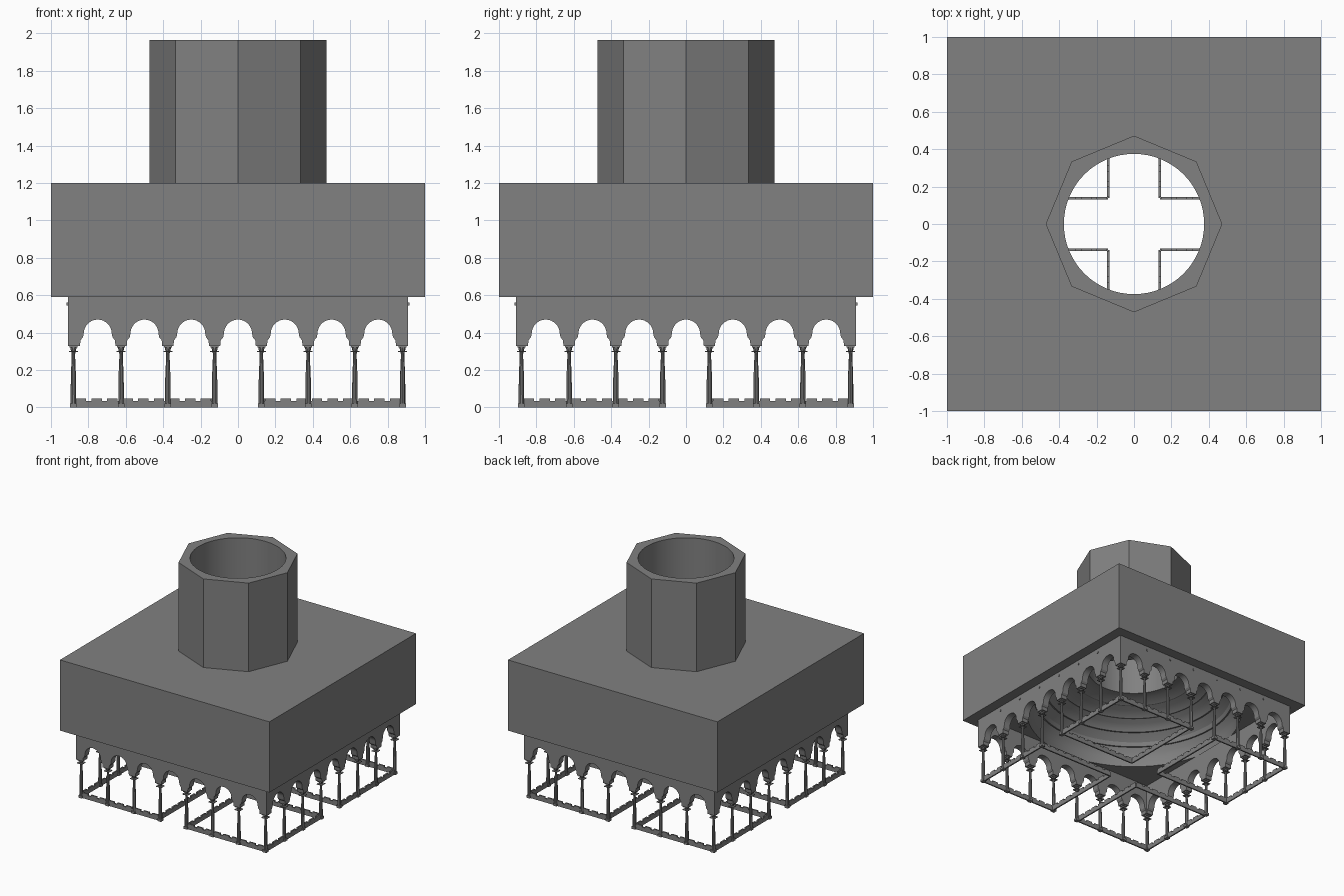
import bpy, bmesh
from math import pi, cos, sin, sqrt

cube = bpy.data.objects.get("Cube")
if cube:
    bpy.data.objects.remove(cube, do_unlink=True)

# One plain stone colour
stone = bpy.data.materials.new("grey_stone")
stone.use_nodes = True
GREY = (0.22, 0.22, 0.22, 1)
stone.diffuse_color = GREY
stone.node_tree.nodes["Principled BSDF"].inputs["Base Color"].default_value = GREY


def make_mesh(name, bm):
    bmesh.ops.recalc_face_normals(bm, faces=bm.faces)
    mesh = bpy.data.meshes.new(name)
    bm.to_mesh(mesh)
    bm.free()
    mesh.materials.append(stone)
    return mesh


def place(name, mesh, location=(0, 0, 0), turn=0):
    ob = bpy.data.objects.new(name, mesh)
    ob.location = location
    ob.rotation_euler.z = turn
    bpy.context.collection.objects.link(ob)
    return ob


def smooth(ob):
    bpy.ops.object.select_all(action='DESELECT')
    ob.select_set(True)
    bpy.context.view_layer.objects.active = ob
    bpy.ops.object.shade_smooth_by_angle(angle=pi / 9)


# Plan shapes: distance from the axis at a given angle
def circle(a):
    return 1


def square(a):
    return 1 / max(abs(cos(a)), abs(sin(a)))


def octagon(a):
    return cos(pi / 8) / cos(a % (pi / 4) - pi / 8)


def loft(rings, segments, closed):
    """Skin a list of (plan shape, radius, height) rings."""
    bm = bmesh.new()
    loops = []
    for shape, r, z in rings:
        angles = [2 * pi * i / segments for i in range(segments)]
        loops.append([bm.verts.new((r * shape(a) * cos(a), r * shape(a) * sin(a), z))
                      for a in angles])
    pairs = list(zip(loops, loops[1:]))
    if closed:
        pairs.append((loops[-1], loops[0]))
    else:
        bm.faces.new(loops[0])
        bm.faces.new(loops[-1])
    for low, high in pairs:
        for i in range(segments):
            j = (i + 1) % segments
            bm.faces.new((low[i], low[j], high[j], high[i]))
    return bm


def add_box(bm, x0, x1, y0, y1, z0, z1):
    verts = bmesh.ops.create_cube(bm, size=1)["verts"]
    for v in verts:
        v.co.x = x1 if v.co.x > 0 else x0
        v.co.y = y1 if v.co.y > 0 else y0
        v.co.z = z1 if v.co.z > 0 else z0


EAVES, ROOF, TOP = 0.59, 1.2, 1.965
SHAFT, DOME_R, DOME_H = 0.375, 0.88, 0.45

# Roof block hollowed by a dome with narrow stepped ledges
dome = []
bands = 5
for b in range(bands):
    for k in range(4):
        t = (b + k / 3) / bands
        r = DOME_R + (SHAFT + 0.01 - DOME_R) * t ** 1.4
        z = EAVES + DOME_H * sqrt(max(0, 1 - (r / DOME_R) ** 2))
        dome.append((circle, r - (0.012 if b and k == 0 else 0), z))
crown = dome[-1][2]
block_rings = dome + [(circle, SHAFT, crown), (circle, SHAFT, ROOF),
                      (square, 1, ROOF), (square, 1, EAVES)]
smooth(place("roof_block", make_mesh("roof_block", loft(block_rings, 64, True))))

# Octagonal tower with a round shaft
tower_rings = [(octagon, 0.472, ROOF), (octagon, 0.472, TOP),
               (circle, SHAFT, TOP), (circle, SHAFT, ROOF)]
smooth(place("tower", make_mesh("tower", loft(tower_rings, 64, True))))

# Arcade wall: seven arches over flat springers
BAY, SPRING, LINE, HALF = 0.25, 0.33, 0.88, 0.03
ARCH_R, ARCH_Z = 0.075, 0.395
lower = [(-LINE - HALF, SPRING)]
for n in range(-3, 4):
    c = n * BAY
    jamb = [(0.095, SPRING), (0.092, 0.36), (0.079, 0.375)]
    lower += [(c - w, z) for w, z in jamb]
    lower += [(c - ARCH_R * cos(pi * i / 16), ARCH_Z + ARCH_R * sin(pi * i / 16))
              for i in range(17)]
    lower += [(c + w, z) for w, z in reversed(jamb)]
lower.append((LINE + HALF, SPRING))

bm = bmesh.new()
bottom = [bm.verts.new((x, -LINE - HALF, z)) for x, z in lower]
upper = [bm.verts.new((x, -LINE - HALF, EAVES)) for x, z in lower]
for i in range(len(lower) - 1):
    bm.faces.new((bottom[i], bottom[i + 1], upper[i + 1], upper[i]))
pushed = bmesh.ops.extrude_face_region(bm, geom=bm.faces[:])["geom"]
bmesh.ops.translate(bm, vec=(0, 2 * HALF, 0),
                    verts=[g for g in pushed if isinstance(g, bmesh.types.BMVert)])
# Small studs above the columns
for n in range(-3, 3):
    x = (n + 0.5) * BAY
    add_box(bm, x - 0.005, x + 0.005, -LINE - HALF - 0.006, -LINE - HALF, 0.545, 0.56)
wall_mesh = make_mesh("arcade_wall", bm)

# Column: square foot, tapering shaft, flared capital
column_rings = [(circle, 0.015, 0), (circle, 0.014, 0.16), (circle, 0.009, 0.28),
                (circle, 0.010, 0.29), (circle, 0.016, 0.315), (circle, 0.017, SPRING)]
bm = loft(column_rings, 10, False)
add_box(bm, -0.017, 0.017, -0.017, 0.017, 0, 0.02)
add_box(bm, -0.024, 0.024, -0.024, 0.024, 0.296, 0.302)
add_box(bm, -0.021, 0.021, -0.021, 0.021, 0.32, SPRING)
column_mesh = make_mesh("column", bm)

# Low parapet around one corner bay, with a notched top
bm = bmesh.new()
INNER, THICK = 0.138, 0.006


def add_rail(along_x, offset, start):
    def bar(a, b, z0, z1):
        lo, hi = offset - THICK, offset + THICK
        if along_x:
            add_box(bm, a, b, lo, hi, z0, z1)
        else:
            add_box(bm, lo, hi, a, b, z0, z1)
    bar(start, LINE, 0, 0.034)
    for n in range(9):
        a = BAY / 2 + 0.02 + n * BAY / 3
        bar(a, a + 0.055, 0.034, 0.047)


for along_x in (True, False):
    add_rail(along_x, LINE, BAY / 2)
    add_rail(along_x, INNER, INNER)
parapet_mesh = make_mesh("parapet", bm)

# Repeat walls, parapets and columns on the four sides
for side in range(4):
    turn = side * pi / 2
    smooth(place("arcade_wall", wall_mesh, turn=turn))
    place("parapet", parapet_mesh, turn=turn)
    for n in range(-3, 4):
        x, y = (n - 0.5) * BAY, -LINE
        if n == -3:
            x = -LINE
        spot = (x * cos(turn) - y * sin(turn), x * sin(turn) + y * cos(turn), 0)
        place("column", column_mesh, spot, turn)
